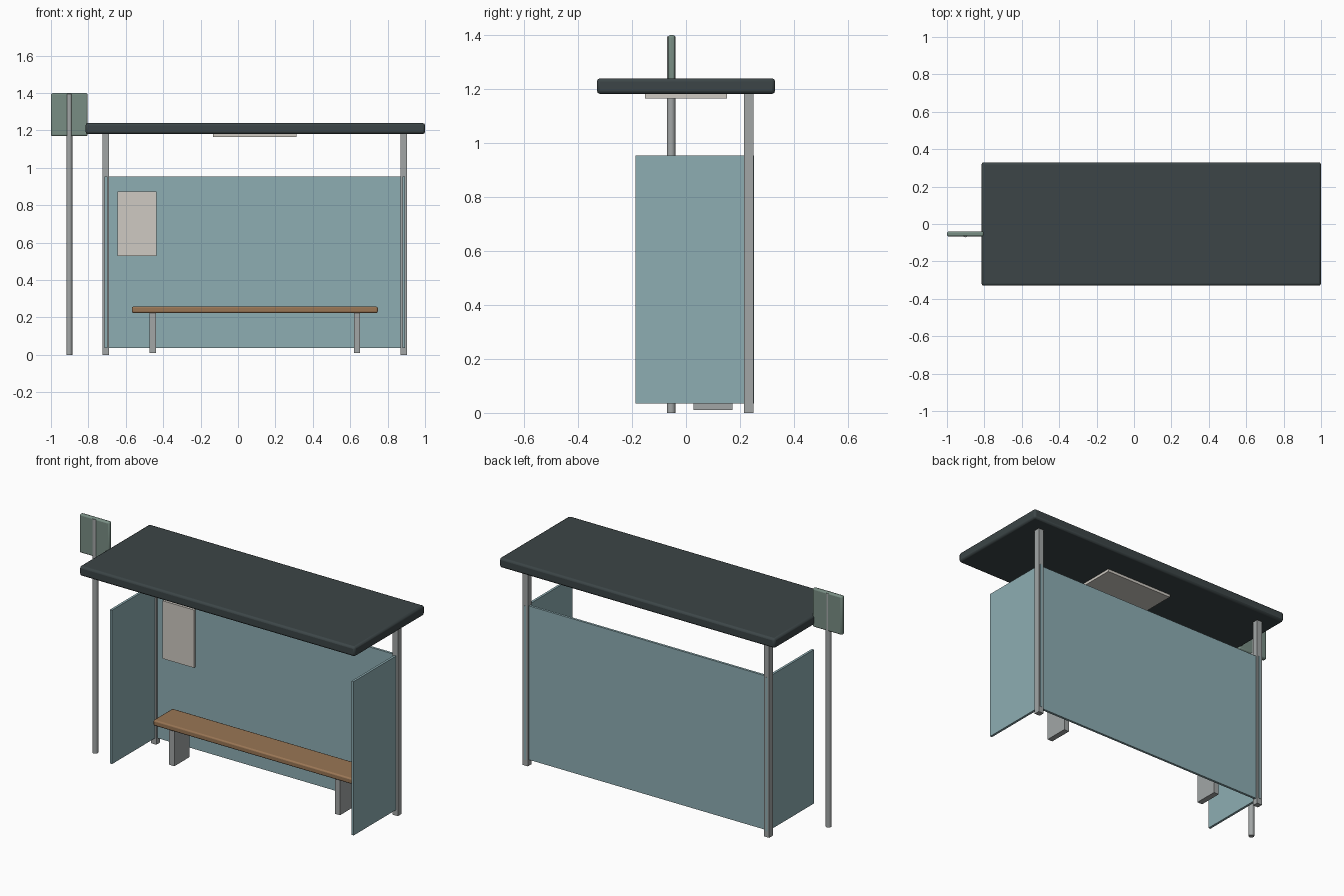
import bpy, math

if "Cube" in bpy.data.objects:
    bpy.data.objects.remove(bpy.data.objects["Cube"])

def material(name, rgb, alpha=1.0):
    m = bpy.data.materials.new(name)
    m.diffuse_color = (*rgb, alpha)
    m.use_nodes = True
    m.node_tree.nodes["Principled BSDF"].inputs["Base Color"].default_value = m.diffuse_color
    return m

ROOF = material("dark_metal", (0.045, 0.06, 0.063))
GLASS = material("glass_blue", (0.27, 0.42, 0.45))
WOOD = material("wood", (0.32, 0.18, 0.09))
PAPER = material("off_white", (0.62, 0.59, 0.54))
SIGN = material("sign_green", (0.19, 0.27, 0.23))
STEEL = material("steel", (0.36, 0.38, 0.38))

def box(name, center, size, mat, bevel=0.0, segments=2):
    bpy.ops.mesh.primitive_cube_add(size=1, location=center)
    o = bpy.context.object
    o.name = name
    o.scale = size
    bpy.ops.object.transform_apply(location=False, rotation=False, scale=True)
    o.data.materials.append(mat)
    if bevel:
        b = o.modifiers.new("rounded_edges", 'BEVEL')
        b.width = bevel
        b.segments = segments
        bpy.ops.object.shade_smooth_by_angle(angle=math.radians(40))
    return o

CX = 0.09        # centre line of the shelter
HALF = 0.796     # half the distance between the posts
BACK = 0.232     # y of posts and back wall
WALL_Z, WALL_H = 0.494, 0.917

# Roof with light panel below
box("roof", (0.0925, 0, 1.21), (1.815, 0.66, 0.058), ROOF, 0.012)
box("ceiling_light", (CX, 0, 1.174), (0.448, 0.302, 0.018), PAPER)

# Back wall, plus mirrored posts, side walls and bench legs
box("back_wall", (CX, BACK, WALL_Z), (2 * HALF, 0.014, WALL_H), GLASS)
for side, s in (("left", -1), ("right", 1)):
    box(side + "_post", (CX + s * HALF, BACK, 0.592), (0.035, 0.035, 1.184), STEEL)
    box(side + "_side_wall", (CX + s * HALF, 0.032, WALL_Z), (0.014, 0.438, WALL_H), GLASS)
    box(side + "_bench_leg", (CX + s * 0.546, 0.1, 0.12), (0.034, 0.145, 0.22), STEEL)

# Bench and timetable board
box("seat", (CX, 0.102, 0.241), (1.315, 0.184, 0.034), WOOD, 0.008)
box("timetable_board", (-0.54, 0.217, 0.70), (0.207, 0.016, 0.345), PAPER)

# Sign on a round pole
box("stop_sign", (-0.902, -0.053, 1.284), (0.196, 0.026, 0.23), SIGN, 0.008)
bpy.ops.mesh.primitive_cylinder_add(vertices=16, radius=0.016, depth=1.394,
                                    location=(-0.902, -0.055, 0.697))
pole = bpy.context.object
pole.name = "sign_pole"
pole.data.materials.append(STEEL)
bpy.ops.object.shade_smooth_by_angle(angle=math.radians(40))
